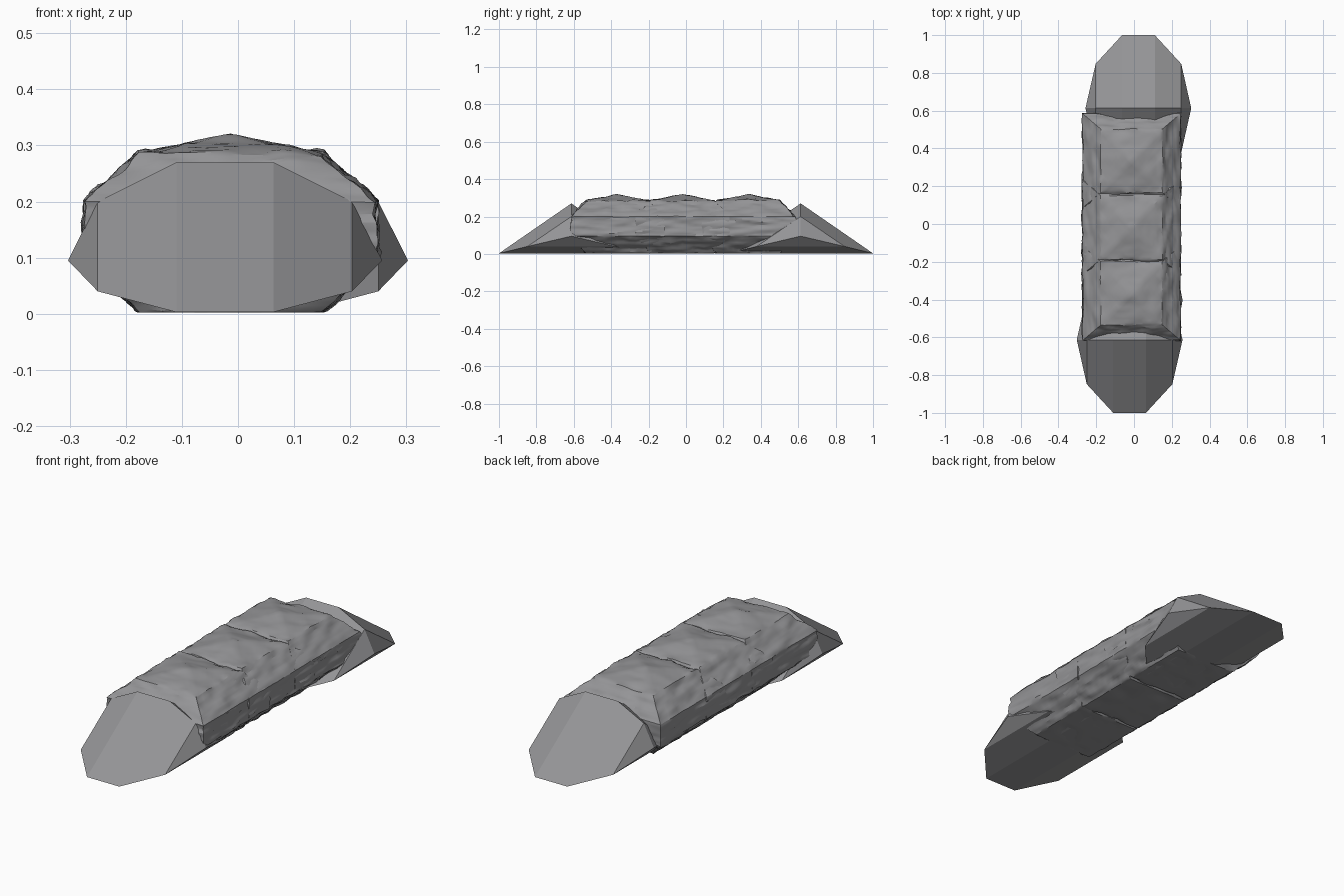
import bpy, bmesh, math
from mathutils import Vector, noise

if "Cube" in bpy.data.objects:
    bpy.data.objects.remove(bpy.data.objects["Cube"])

stone = bpy.data.materials.new("grey stone")
stone.diffuse_color = (0.30, 0.30, 0.31, 1)
stone.use_nodes = True
stone.node_tree.nodes["Principled BSDF"].inputs["Base Color"].default_value = stone.diffuse_color


def finish(bm, name):
    bmesh.ops.recalc_face_normals(bm, faces=bm.faces)
    mesh = bpy.data.meshes.new(name)
    bm.to_mesh(mesh)
    bm.free()
    mesh.materials.append(stone)
    ob = bpy.data.objects.new(name, mesh)
    bpy.context.collection.objects.link(ob)
    return ob


def rough_block(name, cy, seed):
    """Chamfered stone block with a shallow pyramid top and chipped faces."""
    bm = bmesh.new()
    cx = -0.013
    levels = [(0.0, 0.163, 0.168), (0.095, 0.26, 0.25),
              (0.2, 0.26, 0.25), (0.286, 0.163, 0.168)]
    rings = []
    for z, hx, hy in levels:
        rings.append([bm.verts.new((cx + sx * hx, cy + sy * hy, z))
                      for sx, sy in ((-1, -1), (1, -1), (1, 1), (-1, 1))])
    for a, b in zip(rings, rings[1:]):
        for i in range(4):
            j = (i + 1) % 4
            bm.faces.new((a[i], a[j], b[j], b[i]))
    bm.faces.new(rings[0])
    apex = bm.verts.new((cx, cy, 0.32))
    for i in range(4):
        bm.faces.new((rings[-1][i], rings[-1][(i + 1) % 4], apex))
    bmesh.ops.recalc_face_normals(bm, faces=bm.faces)
    bmesh.ops.subdivide_edges(bm, edges=bm.edges, cuts=13, use_grid_fill=True)
    bm.normal_update()
    # chipped surface, streaked along the sides
    moves = []
    for v in bm.verts:
        p = Vector((v.co.x * 13, v.co.y * 13, v.co.z * 30)) + Vector((seed * 7.3, 0, 0))
        d = 0.010 * noise.noise(p) + 0.005 * noise.noise(p * 2.3)
        if v.co.z > 0.29:
            d *= 0.5
        moves.append((v, v.normal * (d - 0.001)))
    for v, m in moves:
        v.co += m
        v.co.z = max(v.co.z, 0.002 if v.co.z < 0.01 else v.co.z)
    ob = finish(bm, name)
    bpy.context.view_layer.objects.active = ob
    ob.select_set(True)
    bpy.ops.object.shade_smooth_by_angle(angle=math.radians(25))
    ob.select_set(False)


def end_wedge(name, s):
    """Low faceted ramp stone, ridge across x; s = -1 front, 1 back."""
    bm = bmesh.new()
    pts = []
    # ridge section: (x, z)
    for x, z in ((-0.11, 0.27), (0.063, 0.27), (-0.25, 0.20), (0.203, 0.20),
                 (-0.303, 0.095), (0.257, 0.095)):
        pts.append((x, -0.613, z))
    # foot outline on both sides of the ridge: (x, half depth, z)
    for x, h, z in ((-0.11, 0.387, 0.003), (0.063, 0.387, 0.003),
                    (-0.25, 0.235, 0.04), (0.203, 0.235, 0.04)):
        pts += [(x, -0.613 - h, z), (x, -0.613 + h, z)]
    for x, y, z in pts:
        bm.verts.new((-s * x, -s * y, z))
    bmesh.ops.convex_hull(bm, input=bm.verts)
    bmesh.ops.dissolve_limit(bm, angle_limit=0.02, verts=bm.verts, edges=bm.edges)
    finish(bm, name)


# three rough middle blocks
for i, cy in enumerate((-0.367, -0.018, 0.335)):
    rough_block("middle_block_%d" % (i + 1), cy, i + 1)

# ramp stones at both ends
end_wedge("front_wedge", -1)
end_wedge("back_wedge", 1)
